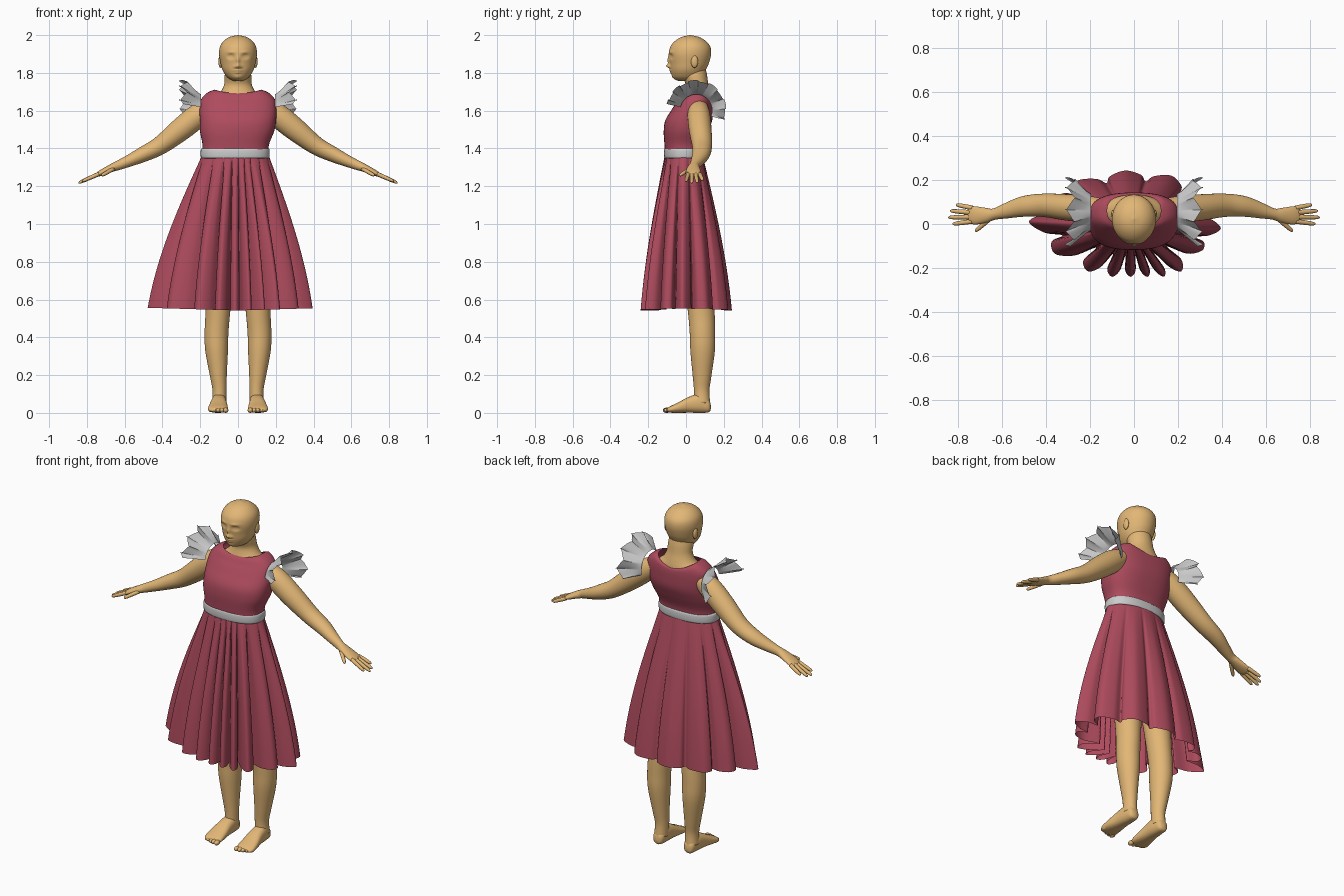
import bpy, bmesh, math
from mathutils import Vector

if "Cube" in bpy.data.objects:
    bpy.data.objects.remove(bpy.data.objects["Cube"])


def material(name, rgb):
    m = bpy.data.materials.new(name)
    m.diffuse_color = (*rgb, 1)
    m.use_nodes = True
    m.node_tree.nodes["Principled BSDF"].inputs["Base Color"].default_value = m.diffuse_color
    return m


SKIN = material("skin", (0.76, 0.47, 0.18))
CLOTH = material("dress_cloth", (0.42, 0.07, 0.11))
X, Y, Z = Vector((1, 0, 0)), Vector((0, 1, 0)), Vector((0, 0, 1))


def spline(pts, k, closed=False):
    """Catmull-Rom resampling of tuples of any length."""
    n, out = len(pts), []
    get = (lambda i: pts[i % n]) if closed else (lambda i: pts[max(0, min(n - 1, i))])
    for i in range(n if closed else n - 1):
        a, b, c, d = (get(i + j) for j in (-1, 0, 1, 2))
        for s in range(k):
            t = s / k
            out.append(tuple(0.5 * (2 * q + (r - p) * t + (2 * p - 5 * q + 4 * r - w) * t * t
                                    + (3 * q - p - 3 * r + w) * t ** 3) for p, q, r, w in zip(a, b, c, d)))
    if not closed:
        out.append(tuple(pts[-1]))
    return out


def grid(name, rows, mat=None, wrap=True, caps=False, mirror=False):
    """Skin rows of points into a smooth surface."""
    bm = bmesh.new()
    vs = [[bm.verts.new(p) for p in r] for r in rows]
    n = len(rows[0])
    for a, b in zip(vs, vs[1:]):
        for j in range(n if wrap else n - 1):
            k = (j + 1) % n
            bm.faces.new((a[j], a[k], b[k], b[j]))
    if caps:
        bm.faces.new(vs[0])
        bm.faces.new(vs[-1])
    bmesh.ops.recalc_face_normals(bm, faces=bm.faces)
    me = bpy.data.meshes.new(name)
    bm.to_mesh(me)
    bm.free()
    for p in me.polygons:
        p.use_smooth = True
    ob = bpy.data.objects.new(name, me)
    bpy.context.collection.objects.link(ob)
    if mat:
        me.materials.append(mat)
    if mirror:
        ob.modifiers.new("mirror", 'MIRROR')
    return ob


def tube(name, rings, mat=SKIN, n=32, ref=Y, axis=None, power=2, k=5, caps=True, mirror=False):
    """Rings are (x, y, z, radius along ref, radius across)."""
    rs, rows = spline(rings, k), []
    for i, r in enumerate(rs):
        t = axis or (Vector(rs[min(i + 1, len(rs) - 1)][:3]) - Vector(rs[max(i - 1, 0)][:3])).normalized()
        u = (ref - t * t.dot(ref)).normalized()
        v = t.cross(u)
        row = []
        for j in range(n):
            a = 2 * math.pi * j / n
            c, s = (math.copysign(abs(w) ** (2 / power), w) for w in (math.cos(a), math.sin(a)))
            row.append(Vector(r[:3]) + u * c * max(r[3], .001) + v * s * max(r[4], .001))
        rows.append(row)
    return grid(name, rows, mat, caps=caps, mirror=mirror)


def ball(name, loc, r, mirror=True):
    x, y, z = loc
    rings = [(x, y, z - r[2] * math.cos(a), r[1] * math.sin(a), r[0] * math.sin(a))
             for a in [math.pi * i / 8 for i in range(9)]]
    return tube(name, rings, n=16, axis=Z, k=1, mirror=mirror)


# head: lofted skull, then soft bumps for the face
head = tube("head", [(0, .0, 1.757, .04, .022), (0, .008, 1.768, .068, .046), (0, .01, 1.785, .083, .064),
                     (0, .012, 1.815, .093, .082), (0, .018, 1.85, .103, .092), (0, .021, 1.90, .112, .1),
                     (0, .023, 1.94, .105, .095), (0, .023, 1.97, .08, .075), (0, .023, 1.99, .046, .045),
                     (0, .023, 2.0, .003, .003)], n=128, axis=Z, k=10)
bumps = [(0, 1.836, .02, .011, .012), (0, 1.865, .011, .009, .02), (.015, 1.832, .006, .008, .008),
         (.038, 1.887, -.012, .017, .011), (.038, 1.886, .006, .011, .005), (.035, 1.91, .004, .022, .007),
         (0, 1.813, .007, .02, .005), (0, 1.802, .006, .016, .005), (0, 1.776, .004, .022, .012)]
for v in head.data.vertices:
    if v.co.y < 0:
        x, z = abs(v.co.x), v.co.z
        v.co.y -= sum(a * math.exp(-((x - bx) / sx) ** 2 - ((z - bz) / sz) ** 2) for bx, bz, a, sx, sz in bumps)
ball("ears", (.093, .045, 1.86), (.011, .019, .033))

# neck and upper chest
tube("neck", [(0, .05, 1.58, .09, .16), (0, .055, 1.63, .082, .15), (0, .058, 1.67, .076, .125),
              (0, .06, 1.70, .068, .092), (0, .058, 1.74, .06, .073), (0, .045, 1.79, .066, .07),
              (0, .04, 1.84, .06, .06)], axis=Z)

# arms with hands
tube("arms", [(.14, .065, 1.62, .05, .05), (.21, .068, 1.575, .06, .062), (.30, .075, 1.503, .06, .061),
              (.41, .085, 1.417, .053, .049), (.5, .08, 1.37, .047, .041), (.58, .06, 1.333, .035, .031),
              (.635, .045, 1.31, .026, .025), (.67, .04, 1.296, .033, .021), (.72, .039, 1.273, .041, .016),
              (.747, .042, 1.26, .036, .011), (.755, .042, 1.257, .015, .004)], mirror=True)
fingers = [((.735, .073, 1.265), (.81, .088, 1.232)), ((.74, .052, 1.264), (.837, .06, 1.22)),
           ((.74, .032, 1.264), (.845, .03, 1.217)), ((.735, .012, 1.266), (.825, .0, 1.226)),
           ((.66, .02, 1.292), (.722, -.034, 1.256))]
for i, (a, b) in enumerate(fingers):
    a, b = Vector(a), Vector(b)
    tube("finger_%d" % (i + 1), [(*a.lerp(b, t), r, r) for t, r in
                                 ((0, .011), (.4, .0105), (.8, .009), (.95, .006), (1, .001))],
         n=12, k=3, mirror=True)

# legs, feet and toes
tube("legs", [(.1, .085, .05, .043, .038), (.098, .083, .12, .041, .037), (.104, .085, .2, .05, .045),
              (.113, .088, .33, .065, .06), (.114, .087, .42, .067, .063), (.108, .082, .52, .07, .065),
              (.1, .066, .7, .075, .075), (.09, .03, .95, .08, .082)], mirror=True)
tube("feet", [(.1, .132, .03, .004, .006), (.1, .122, .036, .028, .032), (.1, .08, .05, .038, .05),
              (.102, .02, .044, .043, .043), (.105, -.04, .028, .051, .028), (.106, -.08, .019, .052, .018),
              (.106, -.1, .015, .04, .01)], ref=X, axis=Y, power=2.4, mirror=True)
for i in range(5):
    ball("toe_%d" % (i + 1), (.065 + .02 * i, -.102 + .003 * i * i * .6, .014),
         (.014 - .001 * i, .021, .014 - .001 * i))
tube("hips", [(0, .03, .86, .03, .05), (0, .03, .92, .075, .14), (0, .015, 1.05, .085, .165),
              (-.005, -.005, 1.2, .08, .16), (-.01, -.012, 1.37, .08, .155)], axis=Z)

# bodice with a scooped neckline
bodice = tube("bodice", [(-.014, -.012, 1.36, .098, .176), (-.012, -.012, 1.42, .102, .176),
                         (-.005, .0, 1.49, .118, .196), (0, .015, 1.55, .124, .202), (0, .035, 1.61, .108, .204),
                         (0, .05, 1.66, .092, .195), (0, .057, 1.695, .082, .162), (0, .06, 1.712, .072, .122)],
              CLOTH, n=64, axis=Z, power=2.5, caps=False)
for v in bodice.data.vertices:
    if v.co.z > 1.64:
        side = max(0, 1 - (v.co.x / .125) ** 2)
        v.co.z -= (.045 if v.co.y > .06 else .02) * side * (v.co.z - 1.64) / .072

# waist belt
tube("belt", [(-.015, -.012, z, .1 + d, .178 + d) for z, d in
              ((1.348, -.004), (1.351, .003), (1.374, .005), (1.396, .003), (1.4, -.004))],
     None, n=64, axis=Z, power=2.3, k=3, caps=False)

# skirt: hem made of rounded fold lobes, lofted up to the waist
WX, WY, RX, RY = -.014, -.012, .176, .1
tips = [(.395, -.02), (.33, .11), (.17, .22), (-.04, .243), (-.25, .2), (-.37, .12), (-.478, .01),
        (-.36, -.135), (-.21, -.215), (-.1, -.24), (-.015, -.24), (.06, -.24), (.135, -.24), (.215, -.215),
        (.31, -.12)]
angles = []
for x, y in tips:
    a = math.atan2((y - WY) / RY, (x - WX) / RX)
    while angles and a < angles[-1]:
        a += 2 * math.pi
    angles.append(a)


def waist(a):
    return Vector((WX + RX * math.cos(a), WY + RY * math.sin(a)))


ctrl = []
for i, p in enumerate(tips):
    j = (i + 1) % len(tips)
    p, q = Vector(p), Vector(tips[j])
    a, b = angles[i], angles[j] + (2 * math.pi if j == 0 else 0)
    m, am = (p + q) / 2, (a + b) / 2
    neck = waist(am).lerp(m, .25 if m.y < -.15 else .74 if m.y > .1 else .6)
    ctrl += [(*p, a), (*(p.lerp(m, .72) + (neck - m) * .3), a * .65 + b * .35),
             (*neck, am), (*(q.lerp(m, .72) + (neck - m) * .3), a * .35 + b * .65)]
hem = []
for i, c in enumerate(spline([c[:2] for c in ctrl], 6, True)):
    k, t = divmod(i, 6)
    nxt = ctrl[k + 1][2] if k + 1 < len(ctrl) else ctrl[0][2] + 2 * math.pi
    hem.append((Vector(c), ctrl[k][2] + (nxt - ctrl[k][2]) * t / 6))
rows = []
for r in range(29):
    s = r / 28
    f = .5 * s + .5 * math.sin(s * math.pi / 2)
    rows.append([(*waist(a).lerp(h, f), 1.365 - s * (.823 - .03 * abs(h.x))) for h, a in hem])
grid("skirt", rows, CLOTH)

# shoulder ruffles: fans gathered at the armhole and waved at the outer edge
rows = []
for i in range(11):
    t = i / 10
    row = []
    for j in range(161):
        u = j / 160
        w = u * 2 * math.pi * 5 + .7 * math.sin(5 * u)
        phi = math.radians(-78 + 190 * u) + .07 * t * math.sin(2 * w)
        rad = .084 + (.072 + .004 * math.cos(w)) * t
        row.append((.195 + .095 * t ** .9 + .024 * t * math.sin(w), .054 + rad * math.sin(phi),
                    1.602 + rad * math.cos(phi)))
    rows.append(row)
grid("shoulder_ruffles", rows, None, wrap=False, mirror=True)
